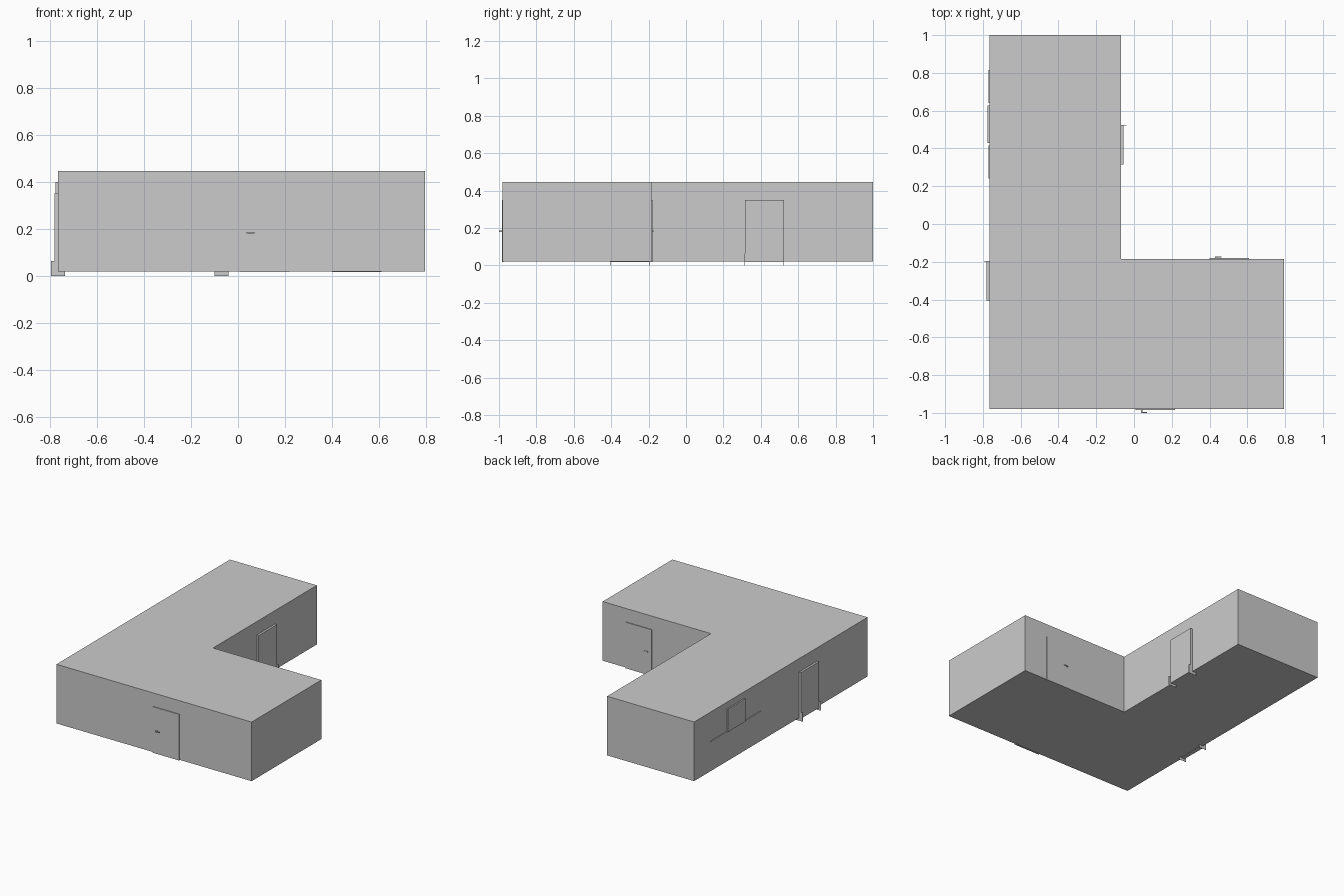
import bpy, bmesh

if "Cube" in bpy.data.objects:
    bpy.data.objects.remove(bpy.data.objects["Cube"])


def box(name, x, y, z):
    """Box from (min, max) ranges on each axis."""
    bpy.ops.mesh.primitive_cube_add(
        size=1, location=[(a + b) / 2 for a, b in (x, y, z)])
    ob = bpy.context.object
    ob.name = name
    ob.scale = [b - a for a, b in (x, y, z)]
    bpy.ops.object.transform_apply(location=False, rotation=False, scale=True)
    return ob


def around(c, r):
    return (c - r, c + r)


# L-shaped room shell with thin walls, floor and ceiling
LEFT, RIGHT, INNER_X = -0.765, 0.795, -0.07
FRONT, BACK, INNER_Y = -0.98, 1.0, -0.185
FLOOR, TOP = 0.02, 0.447
outline = [(LEFT, FRONT), (RIGHT, FRONT), (RIGHT, INNER_Y),
           (INNER_X, INNER_Y), (INNER_X, BACK), (LEFT, BACK)]
bm = bmesh.new()
base = bm.faces.new([bm.verts.new((x, y, FLOOR)) for x, y in outline])
ext = bmesh.ops.extrude_face_region(bm, geom=[base], use_keep_orig=True)
bmesh.ops.translate(bm, vec=(0, 0, TOP - FLOOR),
                    verts=[v for v in ext["geom"] if isinstance(v, bmesh.types.BMVert)])
bmesh.ops.recalc_face_normals(bm, faces=bm.faces)
mesh = bpy.data.meshes.new("room_shell")
bm.to_mesh(mesh)
bm.free()
bpy.context.collection.objects.link(bpy.data.objects.new("room_shell", mesh))

# Framed doorways through the side walls, with thin plinth plates at the jambs
for name, wx, y0, y1, plate, height in (
        ("left_doorway", LEFT, -0.405, -0.197, 0.030, 0.065),
        ("inner_doorway", INNER_X, 0.315, 0.523, 0.030, 0.065)):
    box(name, around(wx, 0.015), (y0, y1), (0.017, 0.35))
    for i, y in enumerate((y0, y1)):
        box(f"{name}_plinth_{i}", around(wx, plate), around(y, 0.001), (0, height))

# Thin hinged doors with a lever handle on both faces
for name, wy, x0, x1, reach in (
        ("front_door", FRONT, 0.008, 0.218, 0.02),
        ("inner_door", INNER_Y, 0.40, 0.61, 0.012)):
    box(name, (x0, x1), around(wy, 0.005), (0.017, 0.35))
    for side in (-1, 1):
        ends = sorted((wy + side * 0.004, wy + side * reach))
        lever = sorted((wy + side * (reach - 0.004), wy + side * reach))
        box(f"{name}_handle_stem", around(x0 + 0.034, 0.004), ends, around(0.183, 0.004))
        box(f"{name}_lever", (x0 + 0.028, x0 + 0.062), lever, around(0.184, 0.003))

# Window in the left wall with a shallow sill rail to each side
box("window", around(LEFT, 0.01), (0.43, 0.627), (0.235, 0.40))
for i, ys in enumerate(((0.24, 0.415), (0.64, 0.815))):
    box(f"sill_rail_{i}", around(LEFT, 0.005), ys, around(0.236, 0.002))
